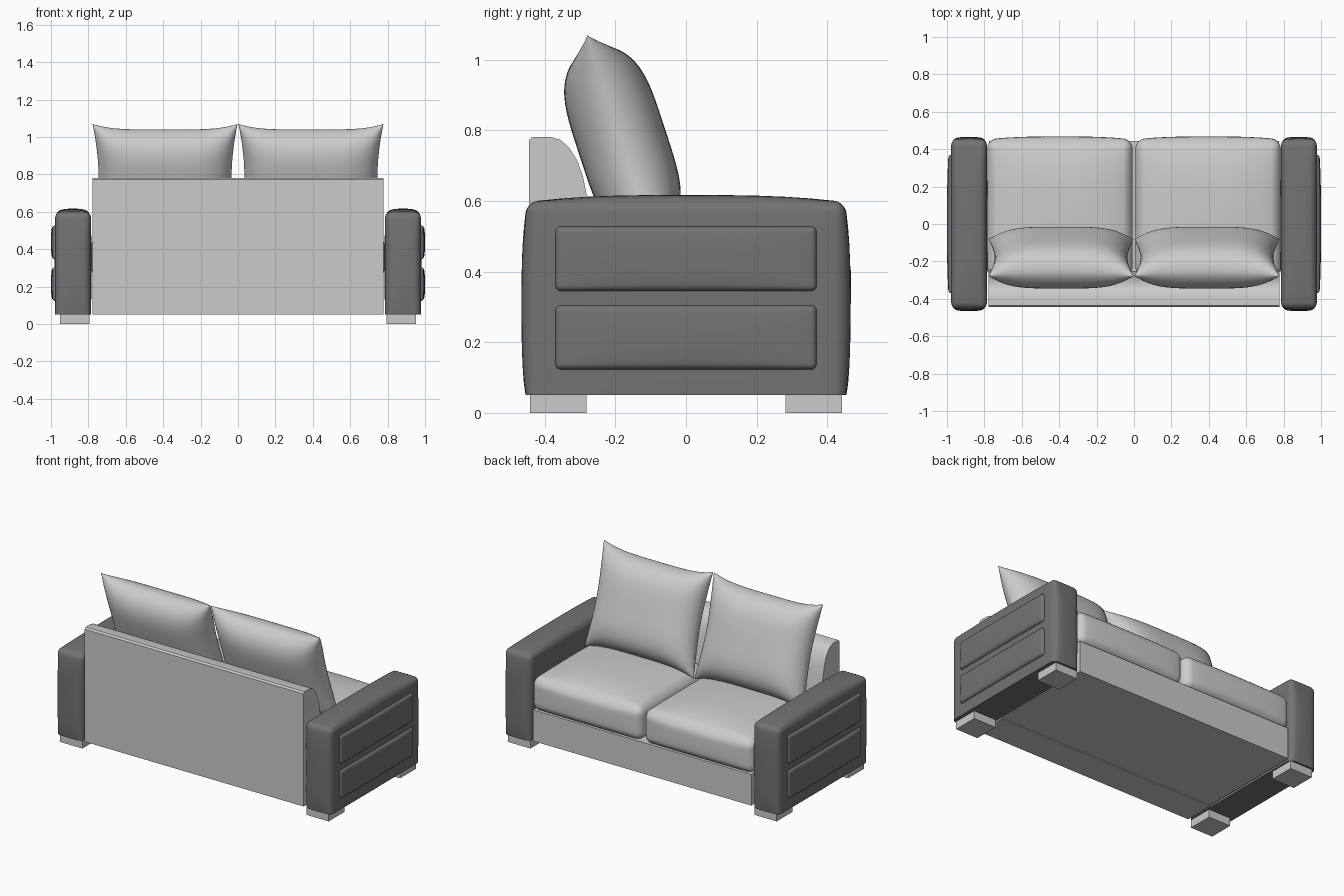
import bpy, bmesh, math
from mathutils import Vector

if "Cube" in bpy.data.objects:
    bpy.data.objects.remove(bpy.data.objects["Cube"])

dark = bpy.data.materials.new("dark_upholstery")
dark.diffuse_color = (0.17, 0.17, 0.17, 1)
dark.use_nodes = True
dark.node_tree.nodes["Principled BSDF"].inputs["Base Color"].default_value = dark.diffuse_color


def finish(bm, name, mat=None, angle=40):
    bmesh.ops.recalc_face_normals(bm, faces=bm.faces)
    me = bpy.data.meshes.new(name)
    bm.to_mesh(me)
    bm.free()
    ob = bpy.data.objects.new(name, me)
    bpy.context.collection.objects.link(ob)
    if mat:
        me.materials.append(mat)
    bpy.ops.object.select_all(action='DESELECT')
    ob.select_set(True)
    bpy.context.view_layer.objects.active = ob
    bpy.ops.object.shade_smooth_by_angle(angle=math.radians(angle))
    return ob


def soft_box(name, lo, hi, r, bulge=(0, 0, 0), floor=None, mat=None):
    """Rounded box whose faces puff outwards by bulge (z: top only)."""
    lo, hi = Vector(lo), Vector(hi)
    c, h = (lo + hi) / 2, (hi - lo) / 2
    bm = bmesh.new()
    bmesh.ops.create_cube(bm, size=2)
    bmesh.ops.subdivide_edges(bm, edges=bm.edges[:], cuts=19, use_grid_fill=True)
    for v in bm.verts:
        q, d = Vector(), Vector()
        for i, t in enumerate(v.co):
            a, s = abs(t), math.copysign(1, t)
            q[i] = s * (h[i] - r) * min(a / 0.6, 1)
            d[i] = s * max(a - 0.6, 0) / 0.4
        p = q + d.normalized() * r
        n = [p[i] / h[i] for i in range(3)]
        for i in range(3):
            j, k = (i + 1) % 3, (i + 2) % 3
            if i == 2 and n[2] < 0:
                continue
            p[i] += bulge[i] * n[i] ** 3 * (1 - abs(n[j]) ** 3) * (1 - abs(n[k]) ** 3)
        v.co = c + p
        if floor is not None:
            v.co.z = max(v.co.z, floor)
    return finish(bm, name, mat)


def box(name, lo, hi):
    bm = bmesh.new()
    bmesh.ops.create_cube(bm, size=1)
    lo, hi = Vector(lo), Vector(hi)
    for v in bm.verts:
        v.co = (lo + hi) / 2 + v.co * (hi - lo)
    return finish(bm, name)


def pillow(name, cx):
    """Tilted pillow with pinched edges and pointed corners."""
    n = 32
    up, out = Vector((0, -0.31, 0.95)), Vector((0, 0.95, 0.31))
    bm = bmesh.new()
    for side in (-1, 1):
        rows = []
        for j in range(n + 1):
            v = math.sin((2 * j / n - 1) * math.pi / 2)
            row = []
            for i in range(n + 1):
                u = math.sin((2 * i / n - 1) * math.pi / 2)
                t = 0.127 * (max(0, 1 - u ** 4) * max(0, 1 - v ** 4)) ** 0.58
                x = cx + 0.388 * u * (1 - 0.085 * (1 - v * v))
                p = Vector((x, -0.18, 0.765))
                p += up * 0.321 * v * (1 - 0.11 * (1 - u ** 4))
                row.append(bm.verts.new(p + out * t * side))
            rows.append(row)
        for j in range(n):
            for i in range(n):
                bm.faces.new((rows[j][i], rows[j][i + 1], rows[j + 1][i + 1], rows[j + 1][i]))
    bmesh.ops.remove_doubles(bm, verts=bm.verts, dist=1e-5)
    return finish(bm, name, angle=80)


def span(s, a, b):
    return (a, b) if s > 0 else (-b, -a)


# base under the seats
box("base", (-0.775, -0.43, 0.055), (0.775, 0.445, 0.255))

# backrest: side profile (y, z) extruded along x
profile = [(-0.445, 0.05), (-0.25, 0.05), (-0.25, 0.45), (-0.28, 0.61), (-0.292, 0.67),
           (-0.308, 0.715), (-0.33, 0.75), (-0.355, 0.773), (-0.385, 0.782),
           (-0.435, 0.782), (-0.445, 0.772)]
bm = bmesh.new()
face = bm.faces.new([bm.verts.new((-0.777, y, z)) for y, z in profile])
ext = bmesh.ops.extrude_face_region(bm, geom=[face])
moved = [g for g in ext["geom"] if isinstance(g, bmesh.types.BMVert)]
bmesh.ops.translate(bm, vec=(1.554, 0, 0), verts=moved)
finish(bm, "backrest")

for s, tag in ((-1, "left"), (1, "right")):
    # padded arm
    a, b = span(s, 0.787, 0.977)
    soft_box("arm_" + tag, (a, -0.45, 0.01), (b, 0.45, 0.597), 0.03,
             (0.003, 0.016, 0.02), 0.05, dark)
    # two padded panels on the outer face
    a, b = span(s, 0.95, 0.992)
    for name, z0, z1 in (("lower", 0.123, 0.305), ("upper", 0.345, 0.528)):
        soft_box(f"arm_panel_{name}_{tag}", (a, -0.37, z0), (b, 0.37, z1), 0.016,
                 (0.008, 0, 0), None, dark)
    # feet
    a, b = span(s, 0.795, 0.953)
    for fname, y0 in (("back", -0.442), ("front", 0.282)):
        box(f"foot_{fname}_{tag}", (a, y0, 0), (b, y0 + 0.16, 0.055))
    # seat cushion and back pillow
    a, b = span(s, 0.008, 0.785)
    soft_box("seat_cushion_" + tag, (a, -0.28, 0.25), (b, 0.452, 0.465), 0.05,
             (0, 0.016, 0.045))
    pillow("back_pillow_" + tag, s * 0.39)
